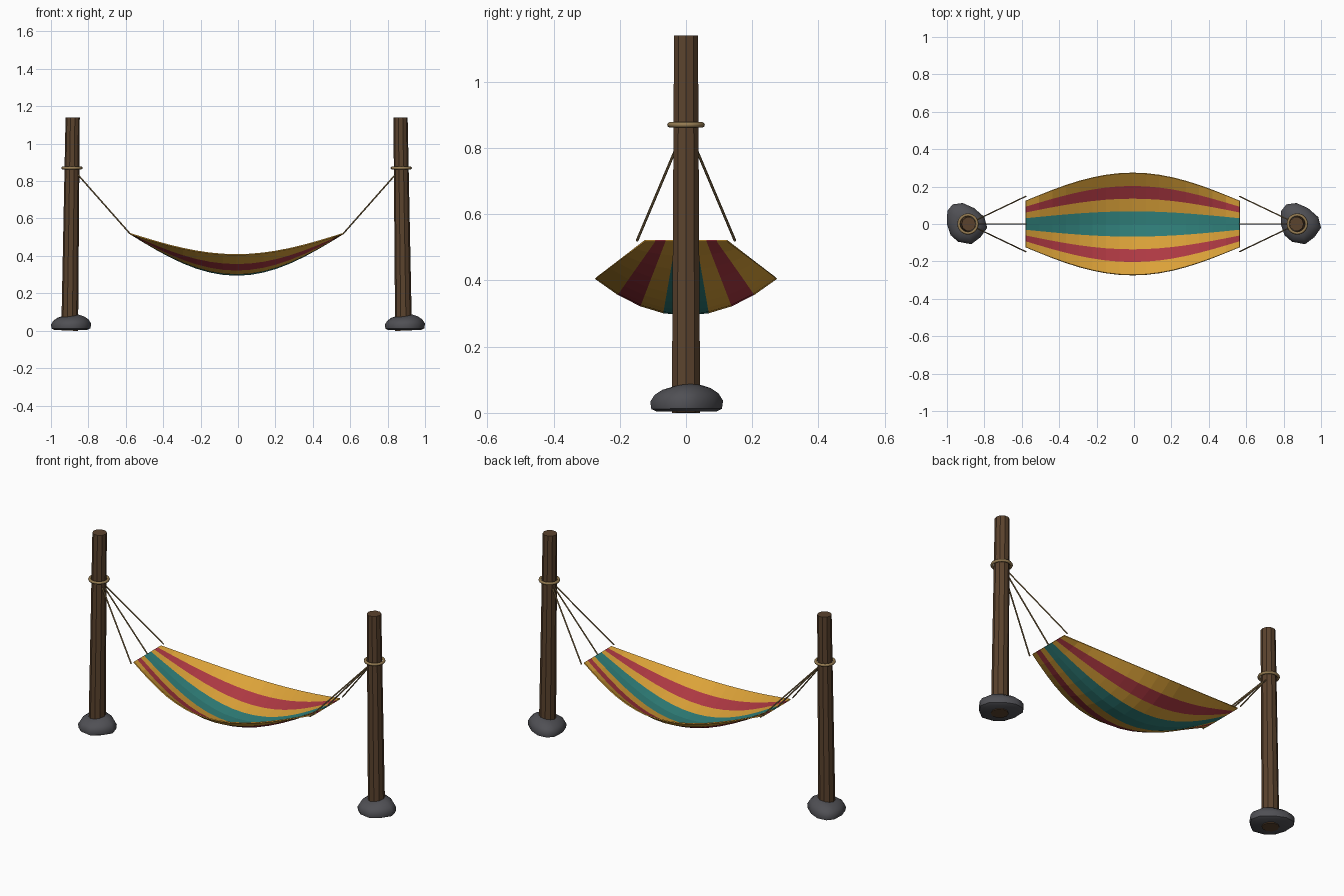
import bpy, bmesh, math
from mathutils import Vector

if "Cube" in bpy.data.objects:
    bpy.data.objects.remove(bpy.data.objects["Cube"])


def material(name, r, g, b):
    m = bpy.data.materials.new(name)
    m.use_nodes = True
    m.diffuse_color = (r, g, b, 1)
    bsdf = m.node_tree.nodes["Principled BSDF"]
    bsdf.inputs["Base Color"].default_value = (r, g, b, 1)
    bsdf.inputs["Roughness"].default_value = 0.9
    return m


YELLOW = material("golden cloth", 0.71, 0.36, 0.04)
RED = material("red cloth", 0.42, 0.04, 0.055)
TEAL = material("teal cloth", 0.03, 0.22, 0.2)
WOOD = material("brown wood", 0.105, 0.056, 0.027)
ROPE = material("tan rope", 0.3, 0.2, 0.085)
STONE = material("grey stone", 0.08, 0.08, 0.09)

CX = -0.0075        # middle between the posts
FOOT = 0.8925       # post distance at the ground
LEAN = 0.016        # how far each post leans inward at its top
POST_H = 1.14
TIE_Z = 0.87


def finish(bm, name, mats):
    mesh = bpy.data.meshes.new(name)
    bmesh.ops.recalc_face_normals(bm, faces=bm.faces)
    bm.to_mesh(mesh)
    bm.free()
    ob = bpy.data.objects.new(name, mesh)
    bpy.context.collection.objects.link(ob)
    for m in mats:
        mesh.materials.append(m)
    return ob


def smooth(ob, angle):
    bpy.ops.object.select_all(action="DESELECT")
    ob.select_set(True)
    bpy.context.view_layer.objects.active = ob
    bpy.ops.object.shade_smooth_by_angle(angle=math.radians(angle))


def loft(name, rings, mat):
    """Skin closed rings of points and cap both ends."""
    bm = bmesh.new()
    loops = [[bm.verts.new(p) for p in ring] for ring in rings]
    n = len(loops[0])
    for a, b in zip(loops, loops[1:]):
        for i in range(n):
            j = (i + 1) % n
            bm.faces.new((a[i], a[j], b[j], b[i]))
    bm.faces.new(loops[0])
    bm.faces.new(loops[-1])
    return finish(bm, name, [mat])


def rod(name, a, b, r1, r2, sides, mat):
    a, b = Vector(a), Vector(b)
    turn = (b - a).to_track_quat("Z", "Y")
    rings = []
    for p, r in ((a, r1), (b, r2)):
        angles = [math.tau * (i + 0.5) / sides for i in range(sides)]
        rings.append([p + turn @ Vector((r * math.cos(t), r * math.sin(t), 0)) for t in angles])
    return loft(name, rings, mat)


# Footing stone: irregular outline, stacked as (height, scale)
OUTLINE = [(0.115, -0.02), (0.1, 0.037), (0.045, 0.085), (-0.016, 0.112), (-0.07, 0.105),
           (-0.098, 0.07), (-0.1, 0.0), (-0.08, -0.06), (-0.04, -0.095), (0.03, -0.108), (0.08, -0.07)]
LAYERS = [(0.004, 0.82), (0.012, 0.97), (0.035, 1.0), (0.056, 0.88), (0.072, 0.66), (0.08, 0.42)]

for side, label in ((-1, "right"), (1, "left")):
    base = Vector((CX + side * FOOT, 0, 0))
    top = Vector((base.x - side * LEAN, 0, POST_H))
    tie = base.lerp(top, TIE_Z / POST_H)

    # Tapered, faceted post
    rod(f"{label}_post", base, top, 0.045, 0.038, 10, WOOD)

    # Stone around the foot, sloping lower toward -x and -y
    rings = [[(base.x + x * s, y * s, z * (1 + 0.7 * x + 0.5 * y)) for x, y in OUTLINE]
             for z, s in LAYERS]
    smooth(loft(f"{label}_footing_stone", rings, STONE), 50)

    # Rope loop round the post
    bpy.ops.mesh.primitive_torus_add(location=tie, major_radius=0.049, minor_radius=0.008,
                                     major_segments=20, minor_segments=8)
    loop = bpy.context.object
    loop.name = f"{label}_rope_loop"
    loop.data.materials.append(ROPE)
    smooth(loop, 60)

    # Three ropes fanning out to the cloth end
    for y, part in ((-0.148, "front"), (0, "middle"), (0.148, "back")):
        end = (CX + side * 0.571, y, 0.52)
        rod(f"{label}_{part}_rope", tie, end, 0.004, 0.004, 6, ROPE)

# Striped hammock cloth, sagging both along and across
COLS, ROWS = 8, 16
STRIPES = [0, 1, 0, 2, 2, 0, 1, 0]
bm = bmesh.new()
grid = []
for i in range(ROWS + 1):
    t = 2 * i / ROWS - 1
    sag = math.cos(t * math.pi / 2)
    row = []
    for j in range(COLS + 1):
        u = 2 * j / COLS - 1
        row.append(bm.verts.new((CX + 0.572 * t,
                                 u * (0.124 + 0.149 * sag),
                                 0.52 - sag * (0.223 - 0.11 * u * u))))
    grid.append(row)
for i in range(ROWS):
    for j in range(COLS):
        f = bm.faces.new((grid[i][j], grid[i + 1][j], grid[i + 1][j + 1], grid[i][j + 1]))
        f.material_index = STRIPES[j]
cloth = finish(bm, "hammock_cloth", [YELLOW, RED, TEAL])
thick = cloth.modifiers.new("thickness", "SOLIDIFY")
thick.thickness = 0.006
thick.offset = 0
